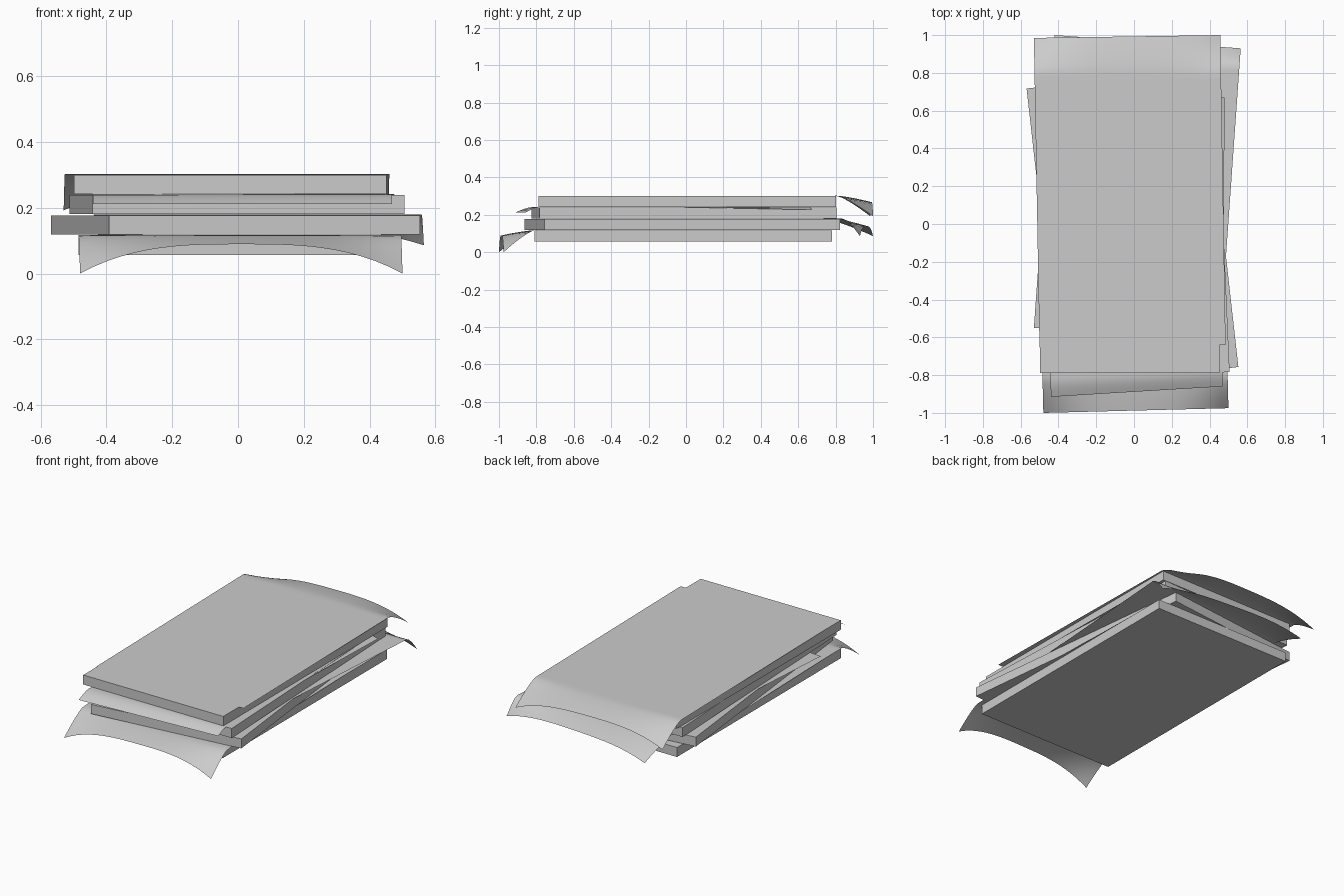
import bpy, bmesh, math
from mathutils import Vector, Matrix

if "Cube" in bpy.data.objects:
    bpy.data.objects.remove(bpy.data.objects["Cube"])

W, L, H = 0.95, 1.59, 0.058   # block width, length, thickness


def block(name, cx, cy, deg, z):
    """Rectangular block; returns its placement matrix."""
    m = Matrix.Translation((cx, cy, z + H / 2)) @ Matrix.Rotation(math.radians(deg), 4, 'Z')
    bm = bmesh.new()
    bmesh.ops.create_cube(bm, size=1)
    bmesh.ops.scale(bm, vec=(W, L, H), verts=bm.verts)
    me = bpy.data.meshes.new(name)
    bm.to_mesh(me)
    bm.free()
    ob = bpy.data.objects.new(name, me)
    ob.matrix_world = m
    bpy.context.collection.objects.link(ob)
    return m


def sheet(name, corners, z, m, end, mid, corner, side=0.0, nu=24, nv=64):
    """Thin sheet on a block: corners FL, FR, BR, BL; droops past the block's
    front (end=-1) or back (end=1), more at the corners than the middle."""
    fl, fr, br, bl = [Vector(c) for c in corners]
    inv = m.inverted()

    def local(u, v):
        p = fl.lerp(fr, u).lerp(bl.lerp(br, u), v)
        return p, inv @ Vector((p.x, p.y, z))

    bm = bmesh.new()
    rows = []
    for j in range(nv + 1):
        row = []
        for i in range(nu + 1):
            u, v = i / nu, j / nv
            p, q = local(u, v)
            tip = local(u, 1 if end > 0 else 0)[1]
            t = max(0, end * q.y - L / 2) / max(1e-4, end * tip.y - L / 2)
            drop = mid * t ** 1.4 + corner * t ** 1.25 * abs(2 * u - 1) ** 3
            drop += side * max(0, q.x - W / 2)
            row.append(bm.verts.new((p.x, p.y, z - drop)))
        rows.append(row)
    for a, b in zip(rows, rows[1:]):
        for i in range(nu):
            bm.faces.new((a[i], a[i + 1], b[i + 1], b[i])).smooth = True
    me = bpy.data.meshes.new(name)
    bm.to_mesh(me)
    bm.free()
    bpy.context.collection.objects.link(bpy.data.objects.new(name, me))


# Blocks, stacked from the bottom with small twists
b1 = block("block_bottom", -0.01, -0.015, 0, 0.057)
b2 = block("block_lower", -0.008, -0.02, 6.4, 0.119)
b3 = block("block_upper", -0.003, -0.01, 2.5, 0.181)
b4 = block("block_top", -0.023, 0.007, 0, 0.242)

# Sheets between and on top of the blocks, each hanging over one end
sheet("sheet_bottom", [(-0.48, -1.0), (0.50, -0.975), (0.46, 0.66), (-0.52, 0.64)],
      0.117, b1, -1, 0.028, 0.089)
sheet("sheet_lower", [(-0.53, -0.55), (0.455, -0.62), (0.565, 0.93), (-0.42, 1.0)],
      0.179, b2, 1, 0.04, 0.053)
sheet("sheet_upper", [(-0.44, -0.915), (0.468, -0.86), (0.48, 0.67), (-0.47, 0.64)],
      0.241, b3, -1, 0.03, 0.0, side=0.4)
sheet("sheet_top", [(-0.50, -0.655), (0.485, -0.64), (0.457, 1.0), (-0.53, 0.985)],
      0.302, b4, 1, 0.035, 0.075)
